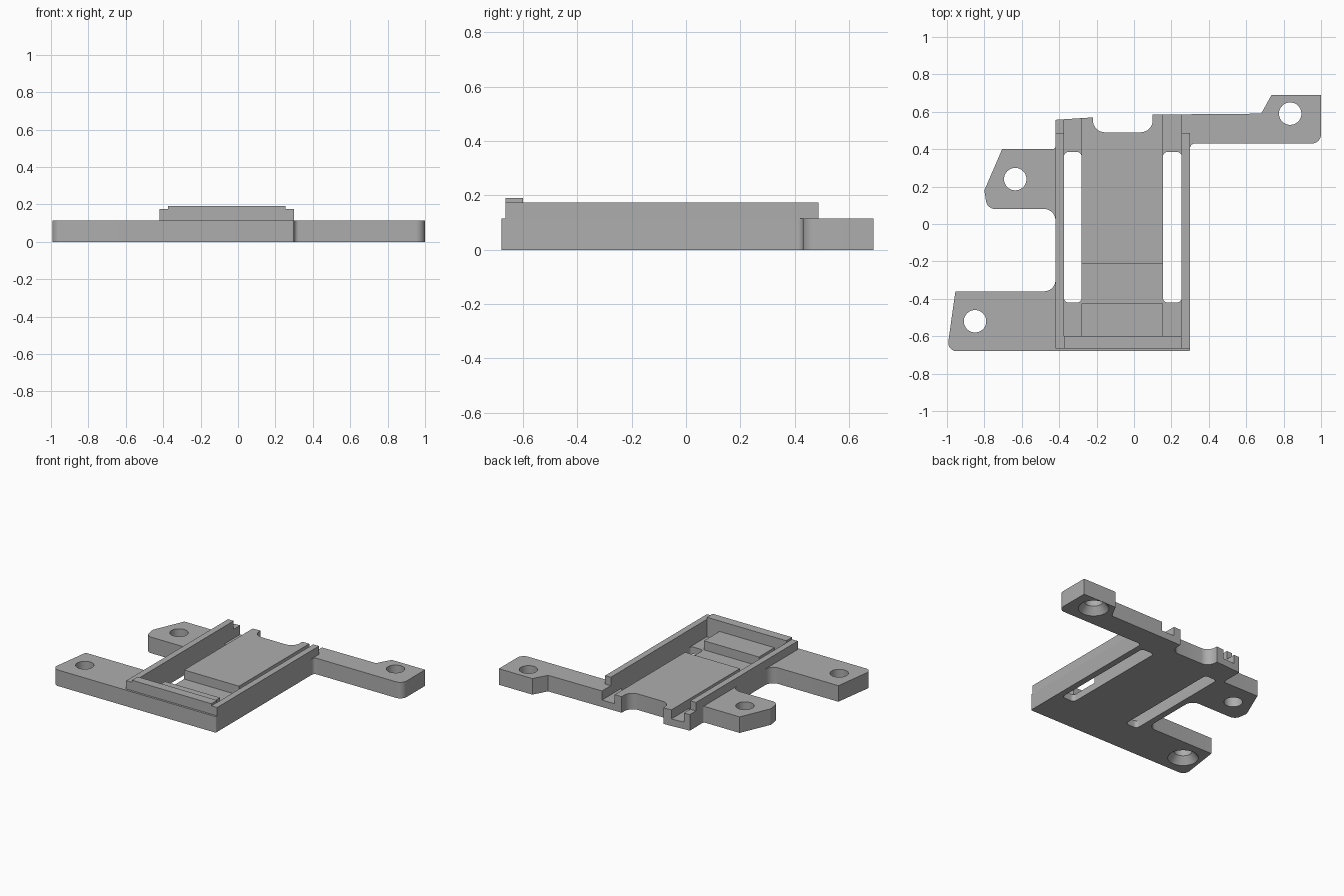
import bpy
import bmesh
import math
from mathutils import Vector

cube = bpy.data.objects.get("Cube")
if cube:
    bpy.data.objects.remove(cube, do_unlink=True)

grey = bpy.data.materials.new("plain grey")
grey.use_nodes = True
colour = (0.42, 0.42, 0.42, 1)
grey.diffuse_color = colour
grey.node_tree.nodes["Principled BSDF"].inputs["Base Color"].default_value = colour

PLATE, FLOOR, WALL, LIP = 0.115, 0.05, 0.175, 0.19


def rounded(corners, steps=8):
    """Replace every corner that has a radius with a tangent arc."""
    out = []
    n = len(corners)
    for i, corner in enumerate(corners):
        p = Vector(corner[:2])
        r = corner[2] if len(corner) > 2 else 0
        if not r:
            out.append(p)
            continue
        a = (Vector(corners[i - 1][:2]) - p).normalized()
        b = (Vector(corners[(i + 1) % n][:2]) - p).normalized()
        half = a.angle(b) / 2
        centre = p + (a + b).normalized() * r / math.sin(half)
        start = p + a * r / math.tan(half) - centre
        end = p + b * r / math.tan(half) - centre
        turn = start.angle_signed(end)
        for k in range(steps + 1):
            t = -turn * k / steps
            c, s = math.cos(t), math.sin(t)
            out.append(centre + Vector((start.x * c - start.y * s,
                                        start.x * s + start.y * c)))
    return out


def finish(name, bm):
    bmesh.ops.recalc_face_normals(bm, faces=bm.faces)
    mesh = bpy.data.meshes.new(name)
    bm.to_mesh(mesh)
    bm.free()
    mesh.materials.append(grey)
    obj = bpy.data.objects.new(name, mesh)
    bpy.context.collection.objects.link(obj)
    return obj


def prism(name, corners, z0, z1):
    bm = bmesh.new()
    face = bm.faces.new([bm.verts.new((p.x, p.y, z0)) for p in rounded(corners)])
    top = bmesh.ops.extrude_face_region(bm, geom=[face])["geom"]
    verts = [v for v in top if isinstance(v, bmesh.types.BMVert)]
    bmesh.ops.translate(bm, verts=verts, vec=(0, 0, z1 - z0))
    return finish(name, bm)


def box(name, x0, x1, y0, y1, z0, z1, r=0):
    return prism(name, [(x0, y0, r), (x1, y0, r), (x1, y1, r), (x0, y1, r)], z0, z1)


def cone(name, x, y, r0, r1, z0, z1):
    bm = bmesh.new()
    bmesh.ops.create_cone(bm, cap_ends=True, segments=40, radius1=r0, radius2=r1,
                          depth=z1 - z0)
    bmesh.ops.translate(bm, verts=bm.verts, vec=(x, y, (z0 + z1) / 2))
    return finish(name, bm)


# Base plate with its three mounting arms and the finger notch at the back
plate = prism("base_plate", [
    (-1, -0.68, 0.045), (0.30, -0.68, 0.01), (0.30, 0.43, 0.025), (1, 0.43, 0.05),
    (1, 0.69), (0.735, 0.69), (0.68, 0.59), (0.10, 0.585),
    (0.10, 0.49, 0.065), (-0.22, 0.49, 0.065), (-0.22, 0.57), (-0.42, 0.557),
    (-0.42, 0.40, 0.015), (-0.705, 0.40), (-0.80, 0.18, 0.03), (-0.785, 0.08, 0.05),
    (-0.42, 0.08, 0.06), (-0.42, -0.36, 0.06), (-0.955, -0.36)], 0, PLATE)

cutters = []
# Side channels that run out at the back, and the through slots inside them
for side, x0, x1 in (("right", -0.375, -0.28), ("left", 0.155, 0.255)):
    cutters.append(box(side + "_channel_cutter", x0, x1, -0.60, 0.8, FLOOR, 0.3))
    cutters.append(box(side + "_slot_cutter", x0, x1, -0.42, 0.385, -0.1, 0.3, 0.025))
# Cross pocket between the front block and the platform
cutters.append(box("pocket_cutter", -0.30, 0.17, -0.425, -0.21, FLOOR, 0.3))
# Screw holes, two of them countersunk from below
for name, x, y, sunk in (("front_arm", -0.85, -0.52, True),
                         ("side_ear", -0.635, 0.24, False),
                         ("back_arm", 0.835, 0.59, True)):
    cutters.append(cone(name + "_hole_cutter", x, y, 0.06, 0.06, -0.1, 0.3))
    if sunk:
        cutters.append(cone(name + "_sink_cutter", x, y, 0.115, 0.06, -0.02, 0.05))

for cutter in cutters:
    cutter.hide_render = True
    mod = plate.modifiers.new(cutter.name, "BOOLEAN")
    mod.operation = "DIFFERENCE"
    mod.solver = "EXACT"
    mod.object = cutter

# Bake the cuts, then drop the helpers
graph = bpy.context.evaluated_depsgraph_get()
baked = bpy.data.meshes.new_from_object(plate.evaluated_get(graph))
plate.modifiers.clear()
plate.data = baked
for cutter in cutters:
    bpy.data.objects.remove(cutter, do_unlink=True)

# U-shaped tray wall and the raised front lip
wall = prism("tray_wall", [
    (-0.42, -0.665), (0.30, -0.665), (0.30, 0.487), (0.255, 0.487),
    (0.255, -0.60), (-0.375, -0.60), (-0.375, 0.487), (-0.42, 0.487)], PLATE, WALL)
lip = box("front_lip", -0.375, 0.255, -0.665, -0.60, WALL, LIP)

# Smooth the arcs and holes, keep the edges crisp
bpy.ops.object.select_all(action="DESELECT")
for obj in (plate, wall, lip):
    obj.select_set(True)
bpy.context.view_layer.objects.active = plate
bpy.ops.object.shade_smooth_by_angle(angle=math.radians(30))
